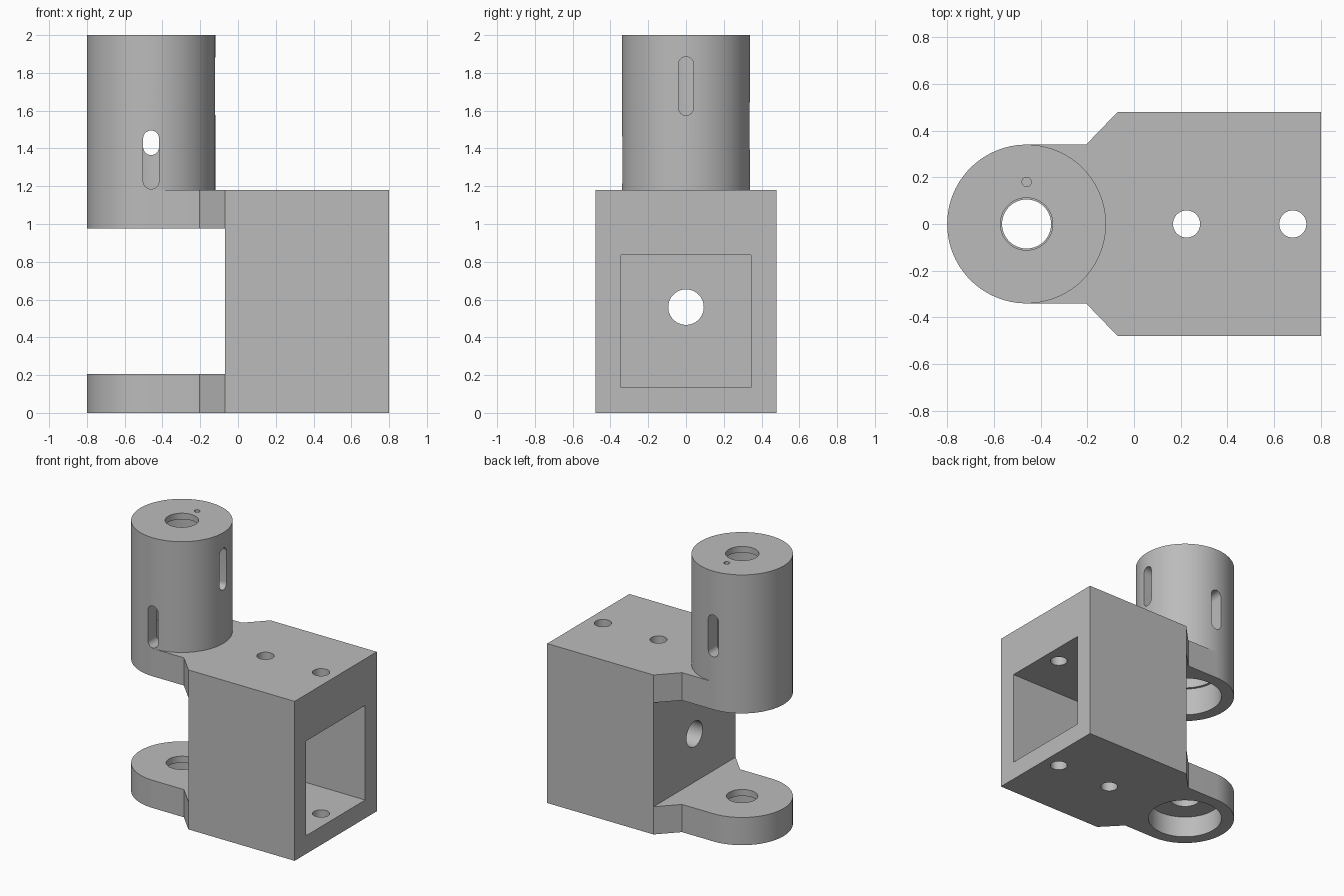
import bpy, bmesh
from math import sin, cos, pi
from mathutils import Vector

default = bpy.data.objects.get("Cube")
if default:
    bpy.data.objects.remove(default, do_unlink=True)

grey = bpy.data.materials.new("plain grey")
grey.use_nodes = True
colour = (0.5, 0.5, 0.5, 1)
grey.diffuse_color = colour
grey.node_tree.nodes["Principled BSDF"].inputs["Base Color"].default_value = colour

PIVOT = -0.46    # x of the hinge axis
R = 0.34         # outer radius of lugs and barrel
WALL = -0.07     # x where the block meets the lugs
TOP = 1.18       # top of the block
SEG = 96


def arc(u, v, r, start=0, end=2 * pi, n=SEG):
    full = abs(end - start - 2 * pi) < 1e-6
    return [(u + r * cos(a), v + r * sin(a)) for a in
            (start + (end - start) * i / n for i in range(n if full else n + 1))]


def rect(u0, u1, v0, v1):
    return [(u0, v0), (u1, v0), (u1, v1), (u0, v1)]


def slot(u, z0, z1, r):
    return (arc(u, z1 - r, r, 0, pi, 16) + arc(u, z0 + r, r, pi, 2 * pi, 16))


def prism(name, outline, lo, hi, axis="z"):
    """Extrude a flat outline along one axis."""
    place = {"z": lambda u, v: (u, v, lo), "y": lambda u, v: (u, lo, v),
             "x": lambda u, v: (lo, u, v)}[axis]
    push = Vector([hi - lo if axis == k else 0 for k in "xyz"])
    bm = bmesh.new()
    face = bm.faces.new([bm.verts.new(place(u, v)) for u, v in outline])
    new = bmesh.ops.extrude_face_region(bm, geom=[face])["geom"]
    bmesh.ops.translate(bm, vec=push, verts=[g for g in new if isinstance(g, bmesh.types.BMVert)])
    bmesh.ops.recalc_face_normals(bm, faces=bm.faces)
    mesh = bpy.data.meshes.new(name)
    bm.to_mesh(mesh)
    bm.free()
    mesh.materials.append(grey)
    obj = bpy.data.objects.new(name, mesh)
    bpy.context.collection.objects.link(obj)
    return obj


def combine(target, tool, operation="DIFFERENCE"):
    mod = target.modifiers.new(tool.name, "BOOLEAN")
    mod.operation, mod.solver, mod.object = operation, "EXACT", tool
    bpy.context.view_layer.objects.active = target
    bpy.ops.object.modifier_apply(modifier=mod.name)
    bpy.data.objects.remove(tool, do_unlink=True)


# Block with rounded lugs, chamfered where they widen
plan = [(0.8, -0.48), (0.8, 0.48), (WALL, 0.48), (-0.205, R)]
plan += arc(PIVOT, 0, R, pi / 2, 3 * pi / 2, SEG // 2)
plan += [(-0.205, -R), (WALL, -0.48)]
bracket = prism("hinge_bracket", plan, 0, TOP)

# Gap between the two lugs
combine(bracket, prism("lug_gap", rect(-1, WALL, -0.6, 0.6), 0.205, 0.975))

# Barrel standing on the upper lug
combine(bracket, prism("barrel", arc(PIVOT, 0, R), TOP, 2), "UNION")

# Pocket in the block, and the hole through its end wall
combine(bracket, prism("pocket", rect(-0.345, 0.345, 0.135, 0.835), 0.065, 0.9, "x"))
combine(bracket, prism("wall_hole", arc(0, 0.56, 0.094), -0.2, 0.2, "x"))

# Bolt holes through the block
for x in (0.225, 0.68):
    combine(bracket, prism("bolt_hole", arc(x, 0, 0.058), -0.1, 1.3))

# Hinge axis: (radius, bottom, top) of each bore
for r, lo, hi in ((0.253, -0.1, 0.157), (0.105, 0.1, 0.3),
                  (0.253, 0.9, TOP), (0.235, 1.1, 1.955), (0.112, 1.9, 2.1)):
    combine(bracket, prism("bore", arc(PIVOT, 0, r), lo, hi))
combine(bracket, prism("pin_hole", arc(PIVOT, 0.18, 0.02, n=32), 1.9, 2.1))

# Slots stepping up around the barrel
combine(bracket, prism("front_slot", slot(PIVOT, 1.185, 1.495, 0.042), -0.5, -0.15, "y"))
combine(bracket, prism("back_slot", slot(PIVOT, 1.365, 1.675, 0.042), 0.15, 0.5, "y"))
combine(bracket, prism("side_slot", slot(0, 1.575, 1.885, 0.04), PIVOT + 0.15, 0.1, "x"))

# Smooth round walls, keep edges sharp
bpy.ops.object.select_all(action="DESELECT")
bracket.select_set(True)
bpy.context.view_layer.objects.active = bracket
bpy.ops.object.shade_smooth_by_angle(angle=pi / 6)
